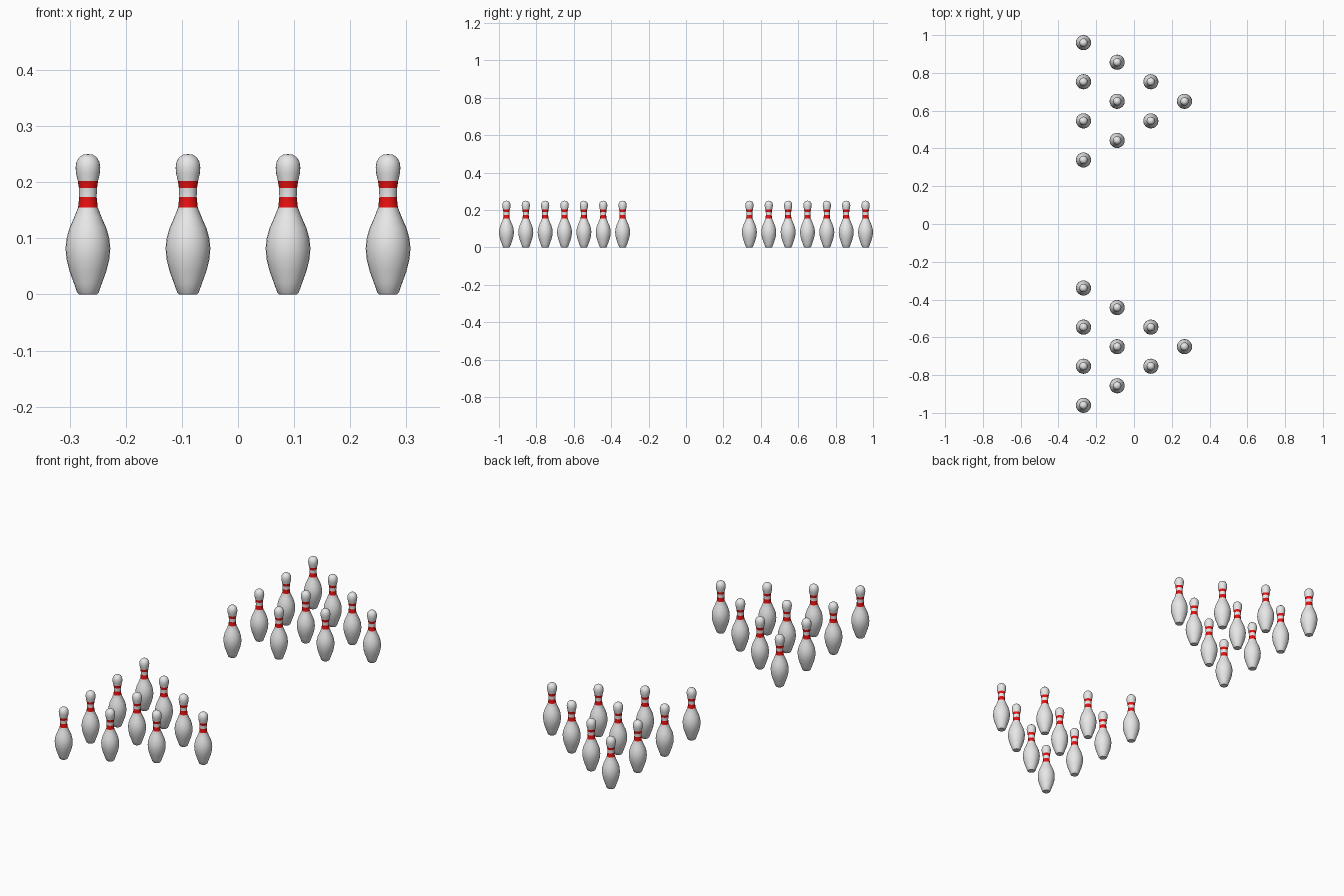
import bpy, bmesh, math

cube = bpy.data.objects.get("Cube")
if cube:
    bpy.data.objects.remove(cube, do_unlink=True)


def make_material(name, color):
    mat = bpy.data.materials.new(name)
    mat.use_nodes = True
    mat.diffuse_color = color
    mat.node_tree.nodes["Principled BSDF"].inputs["Base Color"].default_value = color
    return mat


white = make_material("pin_white", (0.8, 0.8, 0.8, 1))
red = make_material("stripe_red", (0.8, 0.005, 0.005, 1))

# Pin profile as (radius, height), from the base to the crown
PROFILE = [
    (0, 0), (0.016, 0), (0.019, 0.003), (0.025, 0.02), (0.033, 0.042),
    (0.038, 0.062), (0.04, 0.082), (0.038, 0.1), (0.033, 0.118),
    (0.025, 0.136), (0.0175, 0.155), (0.0155, 0.174), (0.0162, 0.19),
    (0.018, 0.202), (0.021, 0.215), (0.022, 0.226), (0.0205, 0.236),
    (0.016, 0.244), (0.009, 0.249), (0, 0.25),
]
STRIPES = [(0.155, 0.174), (0.19, 0.202)]
SIDES = 24


def build_pin_mesh():
    bm = bmesh.new()
    verts = [bm.verts.new((r, 0, z)) for r, z in PROFILE]
    edges = [bm.edges.new(pair) for pair in zip(verts, verts[1:])]
    bmesh.ops.spin(bm, geom=verts + edges, cent=(0, 0, 0), axis=(0, 0, 1),
                   angle=math.tau, steps=SIDES)
    bmesh.ops.remove_doubles(bm, verts=bm.verts, dist=0.0001)
    bmesh.ops.recalc_face_normals(bm, faces=bm.faces)
    # Red bands around the neck
    for face in bm.faces:
        z = face.calc_center_median().z
        face.material_index = int(any(lo < z < hi for lo, hi in STRIPES))
        face.smooth = True
    # Crisp edge around the flat base
    for edge in bm.edges:
        if all(v.co.z < 0.001 for v in edge.verts):
            edge.smooth = False
    mesh = bpy.data.meshes.new("bowling_pin")
    bm.to_mesh(mesh)
    bm.free()
    mesh.materials.append(white)
    mesh.materials.append(red)
    return mesh


# Two triangular racks of ten pins, each pointing to +x
pin_mesh = build_pin_mesh()
ROW_GAP, PIN_GAP = 0.1783, 0.207
for rack, rack_y in (("front", -0.6495), ("back", 0.6495)):
    for row in range(4):
        count = 4 - row
        for i in range(count):
            pin = bpy.data.objects.new(f"{rack}_rack_pin_{row + 1}_{i + 1}", pin_mesh)
            pin.location = ((row - 1.5) * ROW_GAP,
                            rack_y + (i - (count - 1) / 2) * PIN_GAP, 0)
            bpy.context.collection.objects.link(pin)
